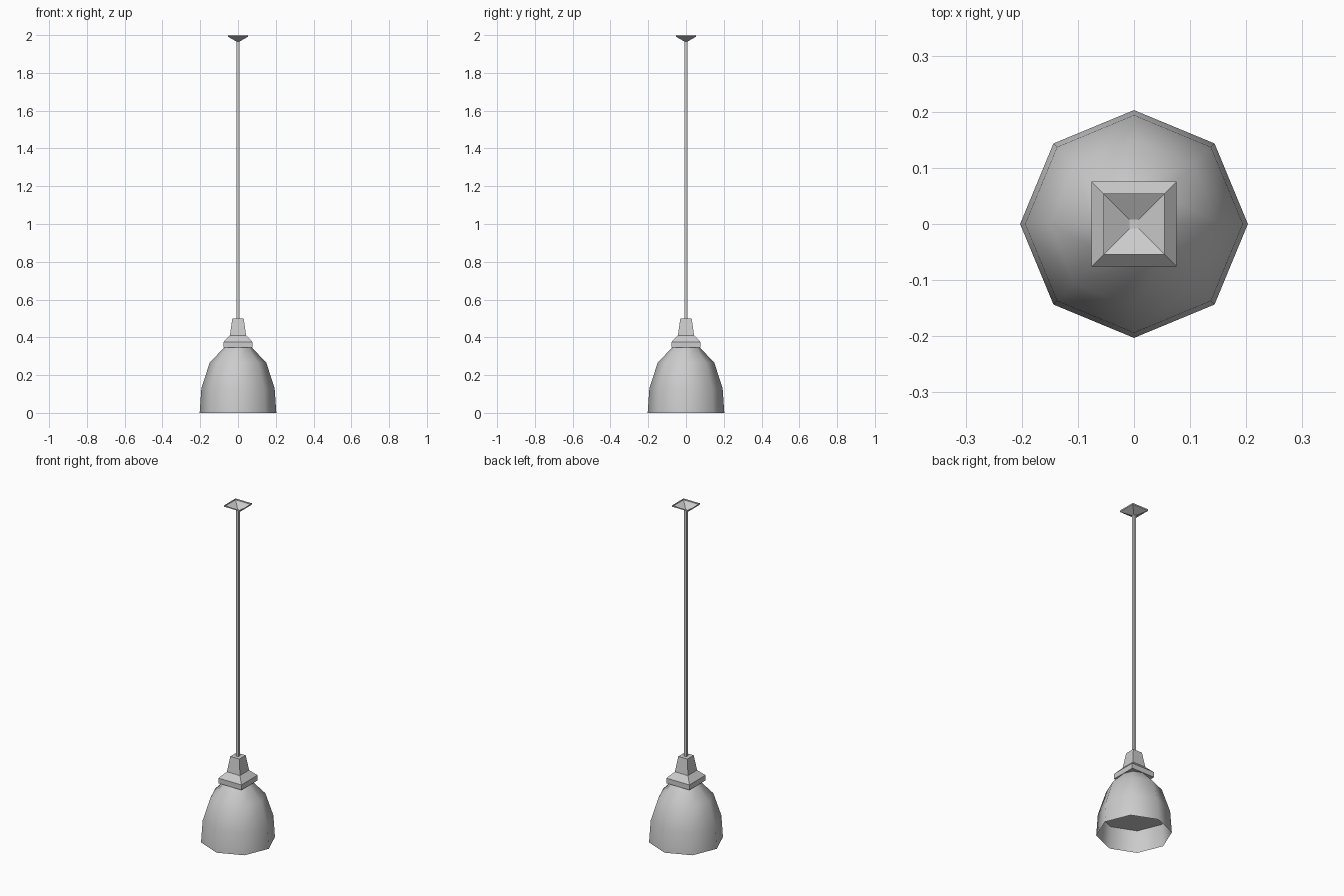
import bpy, math

cube = bpy.data.objects.get("Cube")
if cube:
    bpy.data.objects.remove(cube, do_unlink=True)

# One plain grey for the whole lamp
grey = bpy.data.materials.new("light grey")
grey.use_nodes = True
colour = (0.6, 0.6, 0.6, 1)
grey.diffuse_color = colour
grey.node_tree.nodes["Principled BSDF"].inputs["Base Color"].default_value = colour


def lathe(name, profile, sides, turn=0.0, bottom=False, top=False, smooth=False):
    """Stack of regular polygons given as (corner radius, height), bottom to top."""
    verts = [(r * math.cos(turn + math.tau * i / sides),
              r * math.sin(turn + math.tau * i / sides), z)
             for r, z in profile for i in range(sides)]
    faces = []
    for k in range(len(profile) - 1):
        for i in range(sides):
            j = (i + 1) % sides
            a, b = k * sides, (k + 1) * sides
            faces.append((a + i, a + j, b + j, b + i))
    if bottom:
        faces.append(tuple(reversed(range(sides))))
    if top:
        faces.append(tuple(range(len(verts) - sides, len(verts))))
    mesh = bpy.data.meshes.new(name)
    mesh.from_pydata(verts, [], faces)
    mesh.materials.append(grey)
    for p in mesh.polygons:
        p.use_smooth = smooth
    obj = bpy.data.objects.new(name, mesh)
    bpy.context.collection.objects.link(obj)
    return obj


def square(name, profile, **caps):
    """Square stack given as (half width, height)."""
    return lathe(name, [(h * math.sqrt(2), z) for h, z in profile], 4,
                 math.pi / 4, **caps)


# Eight-sided bell shade, open underneath, with a flat panel inside
lathe("shade", [(0.203, 0), (0.194, 0.13), (0.15, 0.265), (0.074, 0.346)], 8, smooth=True)
lathe("inner_panel", [(0.193, 0.13)], 8, bottom=True)

# Square collar and tapered socket above the shade
square("collar", [(0.076, 0.345), (0.076, 0.376), (0.043, 0.41)], bottom=True, top=True)
square("socket", [(0.043, 0.41), (0.03, 0.5)], bottom=True, top=True)

# Hanging rod
square("rod", [(0.008, 0.5), (0.008, 1.967)], bottom=True, top=True)

# Ceiling canopy, a shallow open funnel
square("canopy", [(0.008, 1.966), (0.054, 1.992), (0.054, 2.0)])
